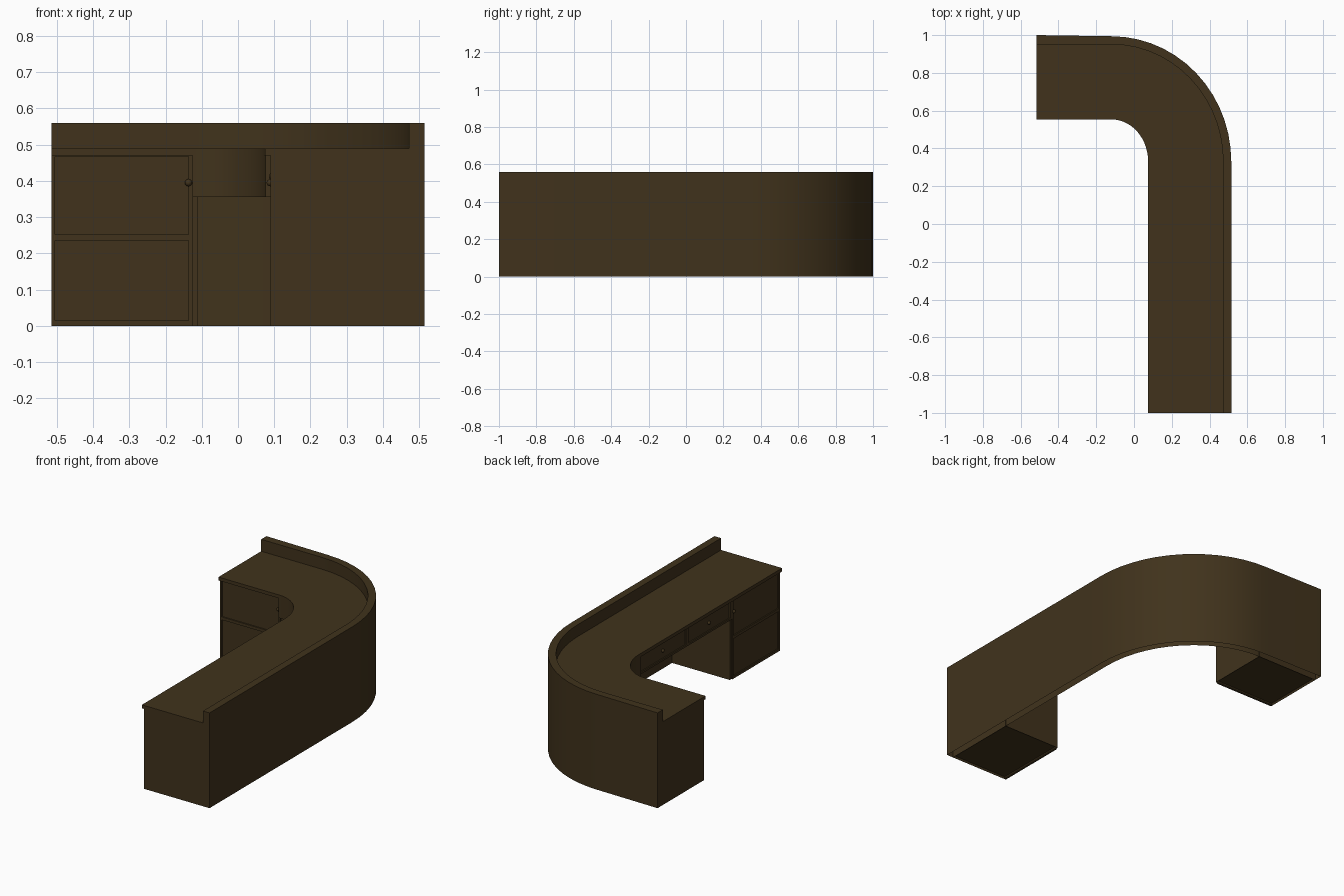
import bpy, bmesh, math

if "Cube" in bpy.data.objects:
    bpy.data.objects.remove(bpy.data.objects["Cube"])

WOOD = bpy.data.materials.new("dark walnut")
WOOD.diffuse_color = (0.052, 0.0325, 0.0115, 1)
WOOD.use_nodes = True
WOOD.node_tree.nodes["Principled BSDF"].inputs["Base Color"].default_value = WOOD.diffuse_color


def finish(name, bm, smooth=False, recalc=True):
    if recalc:
        bmesh.ops.recalc_face_normals(bm, faces=bm.faces)
    me = bpy.data.meshes.new(name)
    bm.to_mesh(me)
    bm.free()
    me.materials.append(WOOD)
    ob = bpy.data.objects.new(name, me)
    bpy.context.collection.objects.link(ob)
    if smooth:
        bpy.ops.object.select_all(action='DESELECT')
        ob.select_set(True)
        bpy.context.view_layer.objects.active = ob
        bpy.ops.object.shade_smooth_by_angle(angle=math.radians(30))
    return ob


# L-shaped path with a rounded corner; x is where its straight right leg runs
CX, CY, SEG = -0.12, 0.33, 14


def path(x, x_end=-0.515, y_end=-1.0):
    rx = x - CX
    ry = rx + 0.029
    pts = [(x_end, CY + ry)]
    for i in range(SEG + 1):
        a = math.pi / 2 * (1 - i / SEG)
        pts.append((CX + rx * math.cos(a), CY + ry * math.sin(a)))
    return pts + [(x, y_end)]


def strip(name, inner, outer, z0, z1, open_bottom=False):
    bm = bmesh.new()
    rings = []
    for p, q in zip(inner, outer):
        rings.append([bm.verts.new(v) for v in
                      ((*p, z0), (*q, z0), (*q, z1), (*p, z1))])
    for a, b in zip(rings, rings[1:]):
        for k in range(1 if open_bottom else 0, 4):
            bm.faces.new((a[k], b[k], b[(k + 1) % 4], a[(k + 1) % 4]))
    bm.faces.new(rings[0])
    bm.faces.new(rings[-1])
    return finish(name, bm, True)


# Box given along a leg: u = along the leg, d = depth from the sitting side
def leg_box(name, leg, u, d, z, recess=0):
    x, y = (u, d) if leg == "back" else (d, u)
    bm = bmesh.new()
    bmesh.ops.create_cube(bm, size=1)
    for v in bm.verts:
        for k, r in enumerate((x, y, z)):
            v.co[k] = r[0] if v.co[k] < 0 else r[1]
    bm.normal_update()
    if recess:
        under = [f for f in bm.faces if f.normal.z < -0.9]
        bmesh.ops.inset_region(bm, faces=under, thickness=0.01)
        bmesh.ops.translate(bm, verts=under[0].verts, vec=(0, 0, recess))
    return finish(name, bm)


def knob(name, leg, u, d, z):
    bm = bmesh.new()
    bmesh.ops.create_uvsphere(bm, u_segments=12, v_segments=8, radius=0.01)
    x, y = (u, d) if leg == "back" else (d, u)
    bmesh.ops.translate(bm, verts=bm.verts, vec=(x, y, z))
    finish(name, bm, True)


# Frame around recessed fronts: upright edges and horizontal rails
def frame(name, leg, d, z, stiles, rails):
    for s in stiles:
        leg_box(name + "_stile", leg, s, (d, d + 0.01), z)
    for r in rails:
        leg_box(name + "_rail", leg, (stiles[0][0], stiles[-1][1]), (d, d + 0.01), r)


# Outer wall, hollow underneath, and the worktop
outer = path(0.515)
outer[0] = (-0.515, 1.0)
strip("outer_wall", path(0.472), outer, 0, 0.56, True)
strip("worktop", path(0.075), path(0.474), 0.47, 0.49)

# Curved apron at the inner corner, flush with the worktop edge
strip("corner_apron", path(0.0755, -0.125, 0.31), path(0.474, -0.125, 0.31), 0.355, 0.475)

# Pedestals with two framed fronts, a knob and a recessed underside
for leg, u0, u1, front, back in (("back", -0.515, -0.125, 0.57, 0.952),
                                 ("right", -1.0, -0.56, 0.09, 0.473)):
    leg_box(leg + "_pedestal", leg, (u0, u1 + 0.015), (front + 0.007, back), (0, 0.472), 0.01)
    frame(leg + "_pedestal", leg, front, (0, 0.472),
          ((u0, u0 + 0.01), (u1 - 0.012, u1)),
          ((0, 0.015), (0.235, 0.252), (0.467, 0.472)))
    knob(leg + "_door_knob", leg, u1 - 0.012, front - 0.001, 0.395)

# Two shallow drawers under the long leg
leg_box("drawer_case", "right", (-0.55, 0.315), (0.097, 0.473), (0.355, 0.472))
frame("drawer", "right", 0.09, (0.355, 0.472),
      ((-0.56, -0.54), (-0.155, -0.13), (0.29, 0.315)),
      ((0.355, 0.367), (0.46, 0.472)))
for u in (-0.348, 0.08):
    knob("drawer_knob", "right", u, 0.095, 0.412)
